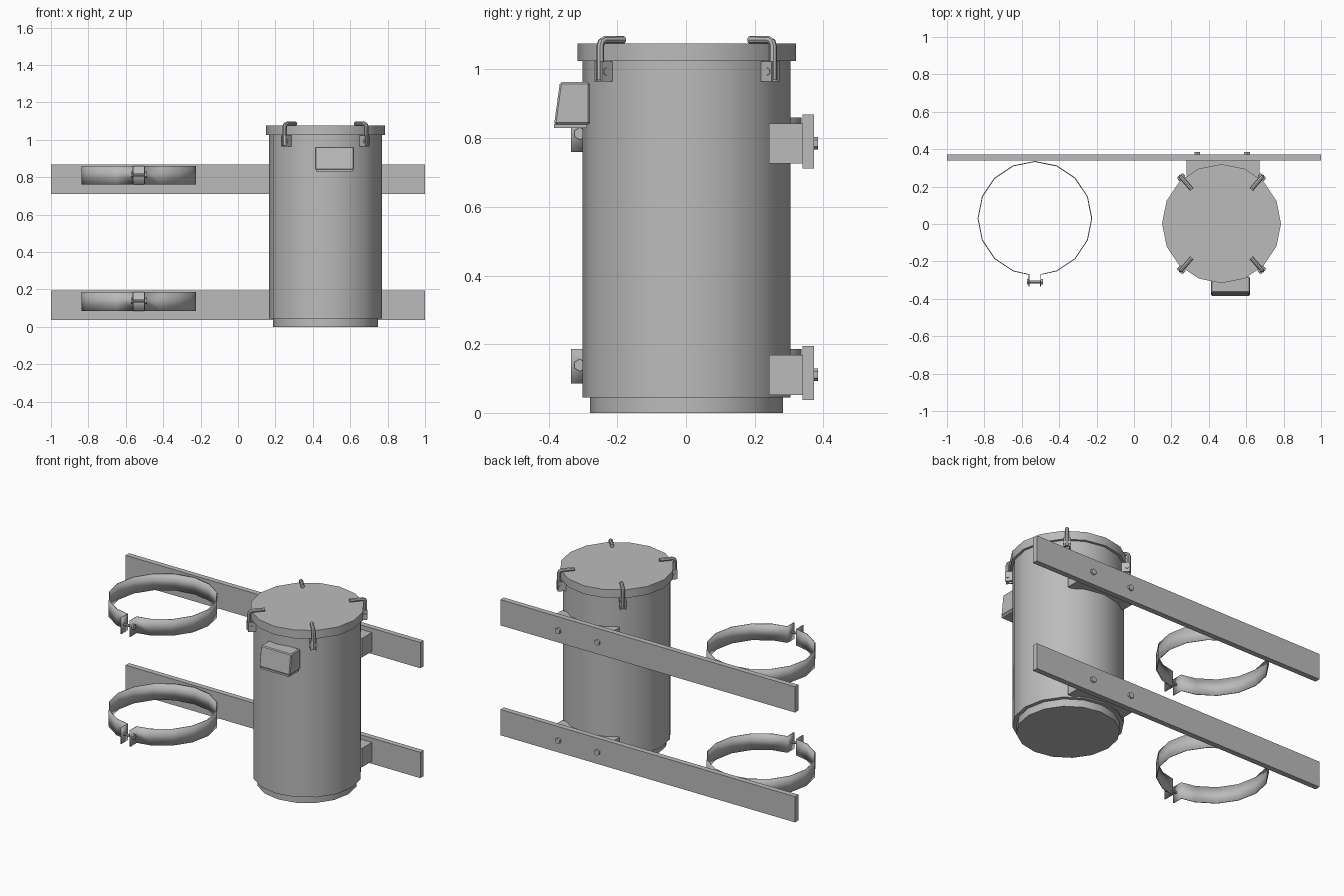
import bpy, bmesh, math
from mathutils import Matrix, Vector

cube = bpy.data.objects.get("Cube")
if cube:
    bpy.data.objects.remove(cube, do_unlink=True)

GREY = (0.5, 0.5, 0.5, 1)
mat = bpy.data.materials.new("painted grey metal")
mat.use_nodes = True
mat.diffuse_color = GREY
mat.node_tree.nodes["Principled BSDF"].inputs["Base Color"].default_value = GREY

CX, CY = 0.468, 0.002          # barrel axis
RX, RY, RR = -0.53, 0.03, 0.304  # empty clamp axis and radius


def finish(name, bm, smooth=False, matrix=Matrix()):
    bmesh.ops.recalc_face_normals(bm, faces=bm.faces[:])
    me = bpy.data.meshes.new(name)
    bm.to_mesh(me)
    bm.free()
    me.transform(matrix)
    me.materials.append(mat)
    ob = bpy.data.objects.new(name, me)
    bpy.context.collection.objects.link(ob)
    if smooth:
        bpy.ops.object.select_all(action='DESELECT')
        ob.select_set(True)
        bpy.context.view_layer.objects.active = ob
        bpy.ops.object.shade_smooth_by_angle(angle=math.radians(35))
    return ob


def box(name, lo, hi, matrix=Matrix()):
    bm = bmesh.new()
    bmesh.ops.create_cube(bm, size=1)
    lo, hi = Vector(lo), Vector(hi)
    for v in bm.verts:
        v.co = (lo + hi) / 2 + v.co * (hi - lo)
    return finish(name, bm, False, matrix)


def rod(name, a, b, r, sides, matrix=Matrix(), smooth=False):
    """Prism between two points."""
    a, b = Vector(a), Vector(b)
    bm = bmesh.new()
    bmesh.ops.create_cone(bm, cap_ends=True, segments=sides, radius1=r, radius2=r,
                          depth=(b - a).length)
    turn = (b - a).to_track_quat('Z', 'Y').to_matrix().to_4x4()
    bm.transform(Matrix.Translation((a + b) / 2) @ turn)
    return finish(name, bm, smooth, matrix)


def lathe(name, profile, sides=16):
    """Closed solid from (radius, z) rings around the barrel axis."""
    bm = bmesh.new()
    rings = []
    for r, z in profile:
        angles = [math.tau * i / sides for i in range(sides)]
        rings.append([bm.verts.new((CX + r * math.cos(a), CY + r * math.sin(a), z))
                      for a in angles])
    for low, high in zip(rings, rings[1:]):
        for i in range(sides):
            j = (i + 1) % sides
            bm.faces.new((low[i], low[j], high[j], high[i]))
    bm.faces.new(rings[0])
    bm.faces.new(rings[-1])
    return finish(name, bm, True)


# Barrel with recessed foot, and its lid
lathe("barrel", [(0.281, 0), (0.281, 0.045), (0.303, 0.045), (0.303, 1.027)])
lathe("lid", [(0.318, 1.025), (0.318, 1.076)])


def lid_latch(name, angle):
    """Bracket and hooked rod, built along +x then turned about the barrel axis."""
    m = Matrix.Translation((CX, CY, 0)) @ Matrix.Rotation(angle, 4, 'Z')
    for side in (-1, 1):
        y = side * 0.014
        box(name + "_cheek", (0.29, y - 0.004, 0.965), (0.342, y + 0.004, 1.023), m)
    rod(name + "_pin", (0.328, -0.021, 0.994), (0.328, 0.021, 0.994), 0.011, 6, m)
    # Bent rod swept along a rounded right angle
    path = [(0.333, 0.97), (0.333, 1.07), (0.329, 1.081), (0.318, 1.086), (0.243, 1.086)]
    bm = bmesh.new()
    rings = []
    for i, (x, z) in enumerate(path):
        prev, nxt = path[max(i - 1, 0)], path[min(i + 1, len(path) - 1)]
        t = Vector((nxt[0] - prev[0], 0, nxt[1] - prev[1])).normalized()
        n = t.cross(Vector((0, 1, 0)))
        ring = []
        for k in range(8):
            a = math.tau * k / 8
            offset = 0.011 * (math.cos(a) * n + math.sin(a) * Vector((0, 1, 0)))
            ring.append(bm.verts.new(Vector((x, 0, z)) + offset))
        rings.append(ring)
    for p, q in zip(rings, rings[1:]):
        for k in range(8):
            j = (k + 1) % 8
            bm.faces.new((p[k], p[j], q[j], q[k]))
    bm.faces.new(rings[0])
    bm.faces.new(rings[-1])
    finish(name + "_hook", bm, True, m)


for i, deg in enumerate((49, 131, 229, 311)):
    lid_latch(f"lid_latch_{i + 1}", math.radians(deg))

# Sloped housing on the front of the barrel, with a thin floor plate
bm = bmesh.new()
outline = [(-0.28, 0.963), (-0.367, 0.963), (-0.384, 0.84), (-0.28, 0.84)]
face = bm.faces.new([bm.verts.new((0.412, y, z)) for y, z in outline])
out = bmesh.ops.extrude_face_region(bm, geom=[face])
bmesh.ops.translate(bm, vec=(0.207, 0, 0),
                    verts=[g for g in out["geom"] if isinstance(g, bmesh.types.BMVert)])
box_housing = finish("front_housing", bm)
bevel = box_housing.modifiers.new("soft edges", 'BEVEL')
bevel.width, bevel.segments = 0.005, 1
box("housing_floor", (0.417, -0.384, 0.83), (0.614, -0.288, 0.841))


def clamp_band(name, z0, z1):
    """Open strap with two forward tabs, thickened into sheet metal."""
    half, tab_y = 0.031, -0.335
    pts = [(RX - half, tab_y), (RX - half, RY - RR + 0.004)]
    for i in range(1, 16):
        a = -math.pi / 2 - math.tau * i / 16
        pts.append((RX + RR * math.cos(a), RY + RR * math.sin(a)))
    pts += [(RX + half, RY - RR + 0.004), (RX + half, tab_y)]
    bm = bmesh.new()
    low = [bm.verts.new((x, y, z0)) for x, y in pts]
    high = [bm.verts.new((x, y, z1)) for x, y in pts]
    for i in range(len(pts) - 1):
        bm.faces.new((low[i], low[i + 1], high[i + 1], high[i]))
    band = finish(name, bm, True)
    solid = band.modifiers.new("sheet", 'SOLIDIFY')
    solid.thickness, solid.offset = 0.005, 0
    # Tightening bolt with hexagonal ends
    z, y = (z0 + z1) / 2 + 0.003, -0.309
    rod(name + "_bolt", (RX - 0.04, y, z), (RX + 0.04, y, z), 0.008, 8, smooth=True)
    for s in (-1, 1):
        rod(name + "_nut", (RX + s * half, y, z), (RX + s * (half + 0.012), y, z), 0.018, 6)


# Two identical mounting levels
for level, z in (("lower", 0.037), ("upper", 0.711)):
    box(level + "_rail", (-1, 0.339, z), (1, 0.372, z + 0.158))
    box(level + "_mount_block", (0.281, 0.242, z + 0.015), (0.671, 0.339, z + 0.131))
    for x in (0.338, 0.604):
        rod(level + "_rail_bolt", (x, 0.37, z + 0.074), (x, 0.384, z + 0.074), 0.018, 6)
    clamp_band(level + "_clamp_band", z + 0.049, z + 0.149)
